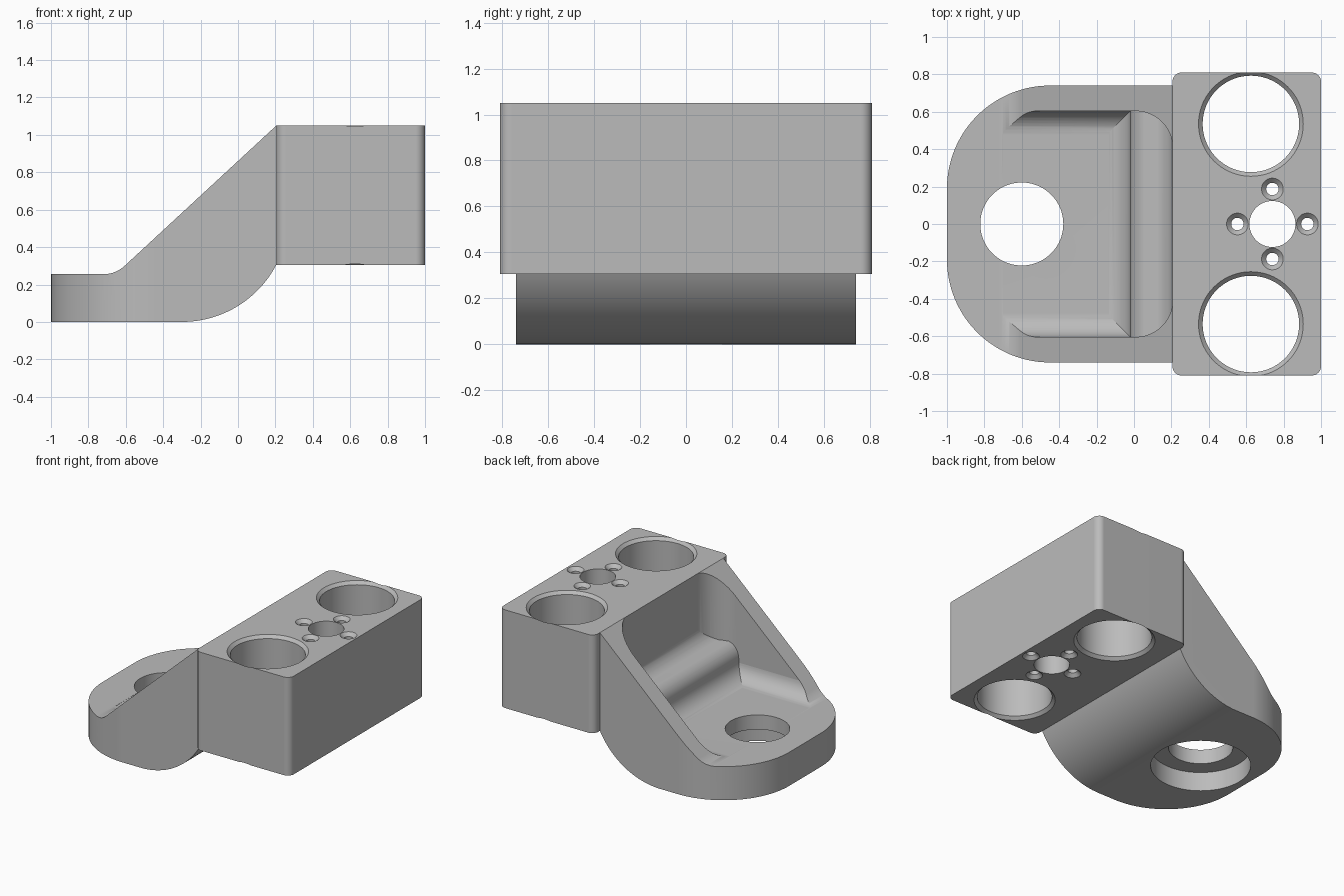
import bpy, bmesh
from math import radians, cos, sin, tau

if "Cube" in bpy.data.objects:
    bpy.data.objects.remove(bpy.data.objects["Cube"])

grey = bpy.data.materials.new("cast_grey")
grey.use_nodes = True
grey.diffuse_color = (0.5, 0.5, 0.5, 1)
grey.node_tree.nodes["Principled BSDF"].inputs["Base Color"].default_value = grey.diffuse_color


def arc(u, v, r, start, end, n=12):
    angles = [radians(start + (end - start) * i / n) for i in range(n + 1)]
    return [(u + r * cos(a), v + r * sin(a)) for a in angles]


def make(name, bm):
    bmesh.ops.recalc_face_normals(bm, faces=bm.faces)
    mesh = bpy.data.meshes.new(name)
    bm.to_mesh(mesh)
    bm.free()
    mesh.materials.append(grey)
    ob = bpy.data.objects.new(name, mesh)
    bpy.context.collection.objects.link(ob)
    return ob


def prism(name, outline, axis, lo, hi):
    """Extrude a 2D outline along one axis."""
    place = {"X": lambda u, v, w: (w, u, v),
             "Y": lambda u, v, w: (u, w, v),
             "Z": lambda u, v, w: (u, v, w)}[axis]
    bm = bmesh.new()
    ends = [[bm.verts.new(place(u, v, w)) for u, v in outline] for w in (lo, hi)]
    for end in ends:
        bm.faces.new(end)
    for i in range(len(outline)):
        bm.faces.new((ends[0][i - 1], ends[0][i], ends[1][i], ends[1][i - 1]))
    return make(name, bm)


def bore(x, y, profile, n=72):
    """Turned cutter from (radius, height) pairs."""
    bm = bmesh.new()
    rings = [[bm.verts.new((x + r * cos(tau * i / n), y + r * sin(tau * i / n), z))
              for i in range(n)] for r, z in profile]
    for a, b in zip(rings, rings[1:]):
        for i in range(n):
            bm.faces.new((a[i - 1], a[i], b[i], b[i - 1]))
    bm.faces.new(rings[0])
    bm.faces.new(rings[-1])
    return make("bore_cutter", bm)


def activate(ob):
    bpy.ops.object.select_all(action="DESELECT")
    ob.select_set(True)
    bpy.context.view_layer.objects.active = ob


def combine(ob, tool, operation="DIFFERENCE"):
    tool.hide_render = True
    mod = ob.modifiers.new("cut", "BOOLEAN")
    mod.operation, mod.object, mod.solver = operation, tool, "EXACT"
    activate(ob)
    bpy.ops.object.modifier_apply(modifier=mod.name)
    bpy.data.objects.remove(tool)


def finish(ob):
    activate(ob)
    bpy.ops.object.shade_smooth_by_angle(angle=radians(25))
    ob.modifiers.new("flat_face_normals", "WEIGHTED_NORMAL").keep_sharp = True


JOINT, BASE, TOP, FLOOR = 0.205, 0.305, 1.05, 0.255

# Sloped arm: side profile trimmed by a rounded plan
side = ([(-1.2, 0)] + arc(-0.3, 0.57, 0.57, -90, -27.7, 24) + [(JOINT, TOP)]
        + arc(-0.72, FLOOR + 0.167, 0.167, -47.2, -90) + [(-1.2, FLOOR)])
arm = prism("sloped_arm", side, "Y", -1, 1)
plan = (arc(-0.45, 0.19, 0.55, 90, 180, 28) + arc(-0.45, -0.19, 0.55, 180, 270, 28)
        + [(0.5, -0.74), (0.5, 0.74)])
combine(arm, prism("arm_plan", plan, "Z", -1, 2), "INTERSECT")

# Pocket: filleted trough, stepped ramp and rounded rear corners
trough = ([(0.8, 1.5), (-0.8, 1.5), (-0.8, 0.4)] + arc(-0.475, 0.385, 0.13, 180, 270)
          + arc(0.475, 0.385, 0.13, 270, 360) + [(0.8, 0.4)])
pocket = prism("pocket", trough, "X", -0.7, 0.5)
ramp = ([(-1.3, 0.1), (-0.15, 0.1), (-0.15, 0.25)] + arc(-0.15, 0.385, 0.13, -82, 0)
        + arc(0.1, 0.4, 0.12, 180, 110) + arc(0.077, 0.64, 0.13, -70, 0)
        + [(0.207, 1.6), (-1.3, 1.6)])
combine(pocket, prism("pocket_ramp", ramp, "Y", -1, 1), "INTERSECT")
corners = ([(-1.3, 0.604), (-1.3, -0.604)] + arc(0.008, -0.404, 0.2, -90, 0)
           + arc(0.008, 0.404, 0.2, 0, 90))
combine(pocket, prism("pocket_plan", corners, "Z", -1, 2), "INTERSECT")
combine(arm, pocket)

# Mounting hole with a wide counterbore underneath
combine(arm, bore(-0.6, 0, [(0.345, -0.1), (0.345, 0.145), (0.222, 0.145), (0.222, 0.6)]))
finish(arm)

# Block with rounded vertical edges
r = 0.05
outline = (arc(1 - r, 0.81 - r, r, 0, 90, 8) + arc(JOINT + r, 0.81 - r, r, 90, 180, 8)
           + arc(JOINT + r, r - 0.81, r, 180, 270, 8) + arc(1 - r, r - 0.81, r, 270, 360, 8))
block = prism("block", outline, "Z", BASE, TOP)


def chamfered_hole(x, y, radius, c):
    combine(block, bore(x, y, [(radius + 2 * c, BASE - c), (radius, BASE + c),
                               (radius, TOP - c), (radius + 2 * c, TOP + c)]))


# Two large bores, a centre bore and four countersunk screw holes
for s in (-1, 1):
    chamfered_hole(0.625, s * 0.535, 0.258, 0.022)
    chamfered_hole(0.74 + s * 0.187, 0, 0.033, 0.025)
    chamfered_hole(0.74, s * 0.187, 0.033, 0.025)
combine(block, bore(0.74, 0, [(0.123, 0), (0.123, 1.5)]))
finish(block)
